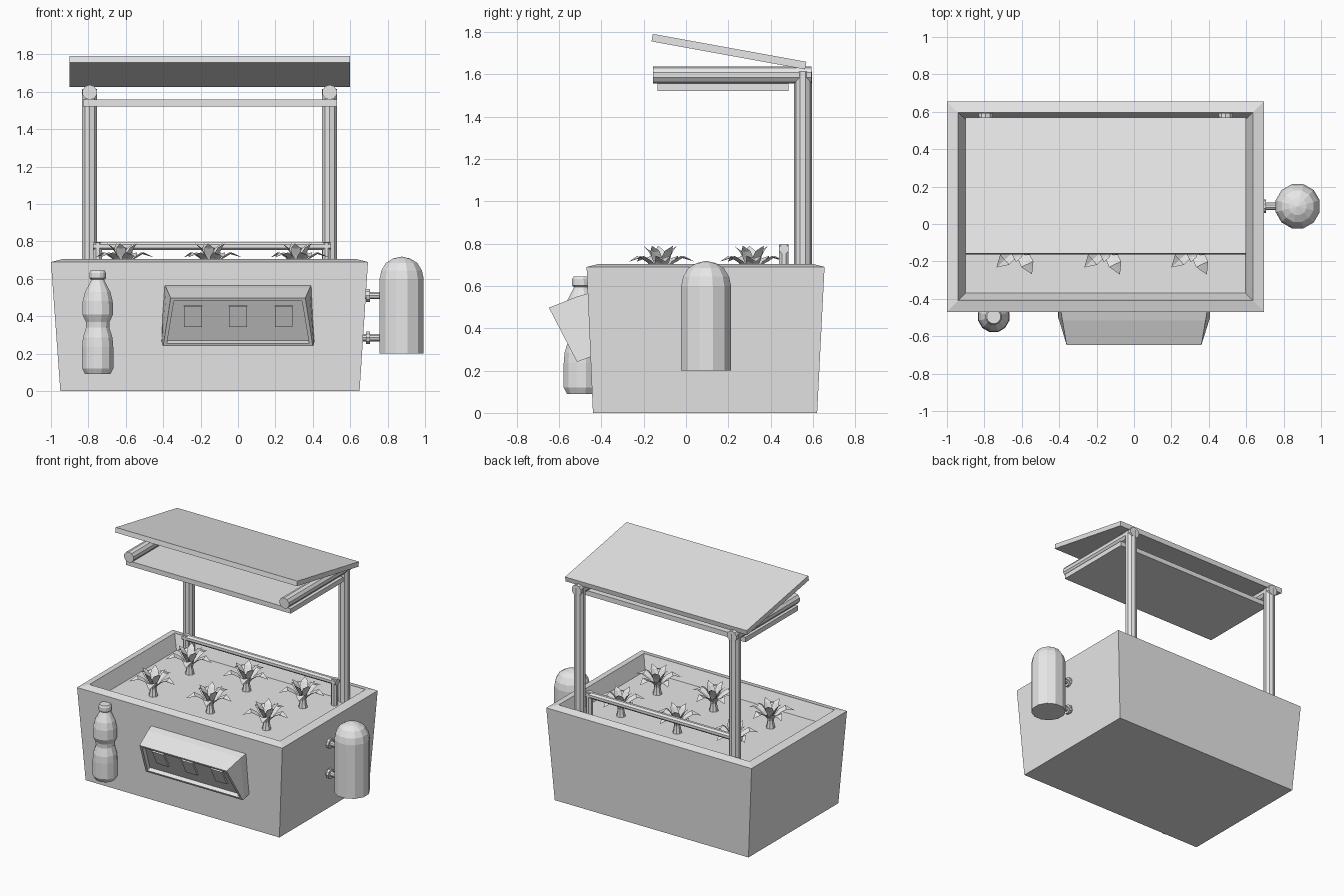
import bpy, bmesh, math
from mathutils import Vector, Matrix

if "Cube" in bpy.data.objects:
    bpy.data.objects.remove(bpy.data.objects["Cube"])

grey = bpy.data.materials.new("light_grey")
grey.diffuse_color = (0.8, 0.8, 0.8, 1)
grey.use_nodes = True
grey.node_tree.nodes["Principled BSDF"].inputs["Base Color"].default_value = grey.diffuse_color


def finish(name, bm, normals=True):
    if normals:
        bmesh.ops.recalc_face_normals(bm, faces=bm.faces)
    me = bpy.data.meshes.new(name)
    bm.to_mesh(me)
    bm.free()
    me.materials.append(grey)
    ob = bpy.data.objects.new(name, me)
    bpy.context.collection.objects.link(ob)
    return ob


def loft(name, rings):
    """Skin equal-length rings of points and cap both ends."""
    bm = bmesh.new()
    vs = [[bm.verts.new(p) for p in r] for r in rings]
    n = len(vs[0])
    for a, b in zip(vs, vs[1:]):
        for i in range(n):
            j = (i + 1) % n
            bm.faces.new((a[i], a[j], b[j], b[i]))
    bm.faces.new(vs[0][::-1])
    bm.faces.new(vs[-1])
    return finish(name, bm)


def lathe(name, profile, origin, axis=(0, 0, 1), sides=12, turn=0.5):
    """Revolve (radius, height) pairs around an axis."""
    rot = Vector((0, 0, 1)).rotation_difference(Vector(axis))
    rings = []
    for r, h in profile:
        angles = [2 * math.pi * (i + turn) / sides for i in range(sides)]
        rings.append([Vector(origin) + rot @ Vector((r * math.cos(a), r * math.sin(a), h))
                      for a in angles])
    return loft(name, rings)


def rod(name, start, end, r, sides=10):
    d = Vector(end) - Vector(start)
    return lathe(name, [(r, 0), (r, d.length)], start, d.normalized(), sides)


def box(name, centre, size, tilt=0):
    bm = bmesh.new()
    m = (Matrix.Translation(centre) @ Matrix.Rotation(tilt, 4, 'X')
         @ Matrix.Diagonal((*size, 1)))
    bmesh.ops.create_cube(bm, size=1, matrix=m)
    return finish(name, bm)


def rect(x0, x1, y0, y1, z):
    return [(x0, y0, z), (x1, y0, z), (x1, y1, z), (x0, y1, z)]


# Planter: flared walls, sloping rim and sunken soil
SOIL = 0.60
loft("planter", [rect(-.95, .65, -.44, .62, 0),
                 rect(-1, .695, -.47, .655, .69),
                 rect(-.94, .635, -.41, .595, .705),
                 rect(-.90, .597, -.37, .56, SOIL)])

# Posts and the arms that carry the lamp
for x in (-.793, .49):
    rod("post", (x, .553, SOIL - .02), (x, .553, 1.615), .042)
    rod("arm", (x, -.155, 1.597), (x, .593, 1.597), .04)

# Lamp plate and tilted roof panel
box("lamp_plate", (-.15, .175, 1.54), (1.36, .62, .036))
box("roof_panel", (-.15, .203, 1.708), (1.5, .738, .036), math.radians(-10.3))

# Watering pipe on two short legs
rod("water_pipe", (-.775, .463, .775), (.498, .463, .775), .024, 8)
for x in (-.75, .473):
    rod("pipe_leg", (x, .463, SOIL - .02), (x, .463, .795), .024, 8)

# Gas tank with domed top, held by two flanged connectors
TY = .095
lathe("tank", [(.122, .2), (.122, .60), (.112, .645), (.087, .685), (.048, .708), (.004, .718)],
      (.875, TY, 0))
for z in (.51, .285):
    lathe("tank_connector", [(.02, 0), (.02, .045), (.036, .045), (.036, .065),
                             (.02, .065), (.02, .15)], (.64, TY, z), (1, 0, 0), 10)

# Bottle and cap on the front wall
lathe("bottle", [(.07, .09), (.086, .12), (.086, .235), (.082, .285), (.064, .34), (.066, .37),
                 (.085, .41), (.083, .48), (.07, .53), (.04, .585), (.034, .60)],
      (-.75, -.495, 0))
lathe("bottle_cap", [(.036, .595), (.045, .603), (.045, .632), (.038, .645)], (-.75, -.495, 0))


# Control console: tapered body with a recessed face
def row(half, y, z):
    return [Vector((-half, y, z)), Vector((half, y, z))]


def quad(top, bottom):
    return [bottom[0], bottom[1], top[1], top[0]]


back = quad(row(.40, -.41, .58), row(.41, -.42, .275))
middle = quad(row(.383, -.515, .55), row(.405, -.505, .245))
front = quad(row(.36, -.648, .497), row(.40, -.515, .24))
normal = (front[1] - front[0]).cross(front[3] - front[0]).normalized()
if normal.y > 0:
    normal = -normal
centre = sum(front, Vector()) / 4
inner = [centre + Vector(((p - centre).x * .95, (p - centre).y * .88, (p - centre).z * .88))
         for p in front]
recess = [p - normal * .03 for p in inner]
loft("console", [back, middle, front, inner, recess])

# Three raised buttons on the recessed face
up = (front[3] + front[2] - front[0] - front[1]).normalized()
tilt = math.atan2(-up.y, up.z)
mid = sum(recess, Vector()) / 4
for x in (-.24, 0, .245):
    box("button", mid + Vector((x, 0, .02)) + up * .005 + normal * .008, (.095, .025, .125), tilt)


# Plants: a stem, five spreading leaves and five upright ones
def leaf(bm, base, angle, stations):
    """Stations are (radius, height, half width, crease depth)."""
    m = Matrix.Translation(base) @ Matrix.Rotation(angle, 4, 'Z')
    rows = [[bm.verts.new(m @ Vector(p)) for p in
             ((r, -w, h + c), (r, 0, h), (r, w, h + c))] for r, h, w, c in stations[:-1]]
    r, h = stations[-1][:2]
    tip = bm.verts.new(m @ Vector((r, 0, h)))
    for a, b in zip(rows, rows[1:]):
        for i in (0, 1):
            bm.faces.new((a[i], b[i], b[i + 1], a[i + 1]))
    for i in (0, 1):
        bm.faces.new((rows[-1][i], tip, rows[-1][i + 1]))


OUTER = [(.012, .06, .015, .004), (.06, .105, .034, .012), (.105, .132, .036, .01), (.165, .115, 0, 0)]
INNER = [(.008, .07, .014, .003), (.035, .125, .028, .008), (.055, .16, .024, .006), (.085, .19, 0, 0)]
for x in (-.615, -.145, .32):
    for y in (-.12, .31):
        lathe("stem", [(.034, -.01), (.026, .03), (.022, .055), (.03, .085)], (x, y, SOIL), sides=8)
        leaves = bmesh.new()
        for k in range(5):
            a = math.radians(-137 + 72 * k)
            leaf(leaves, (x, y, SOIL), a, OUTER)
            leaf(leaves, (x, y, SOIL), a + math.radians(36), INNER)
        finish("leaves", leaves, False)
